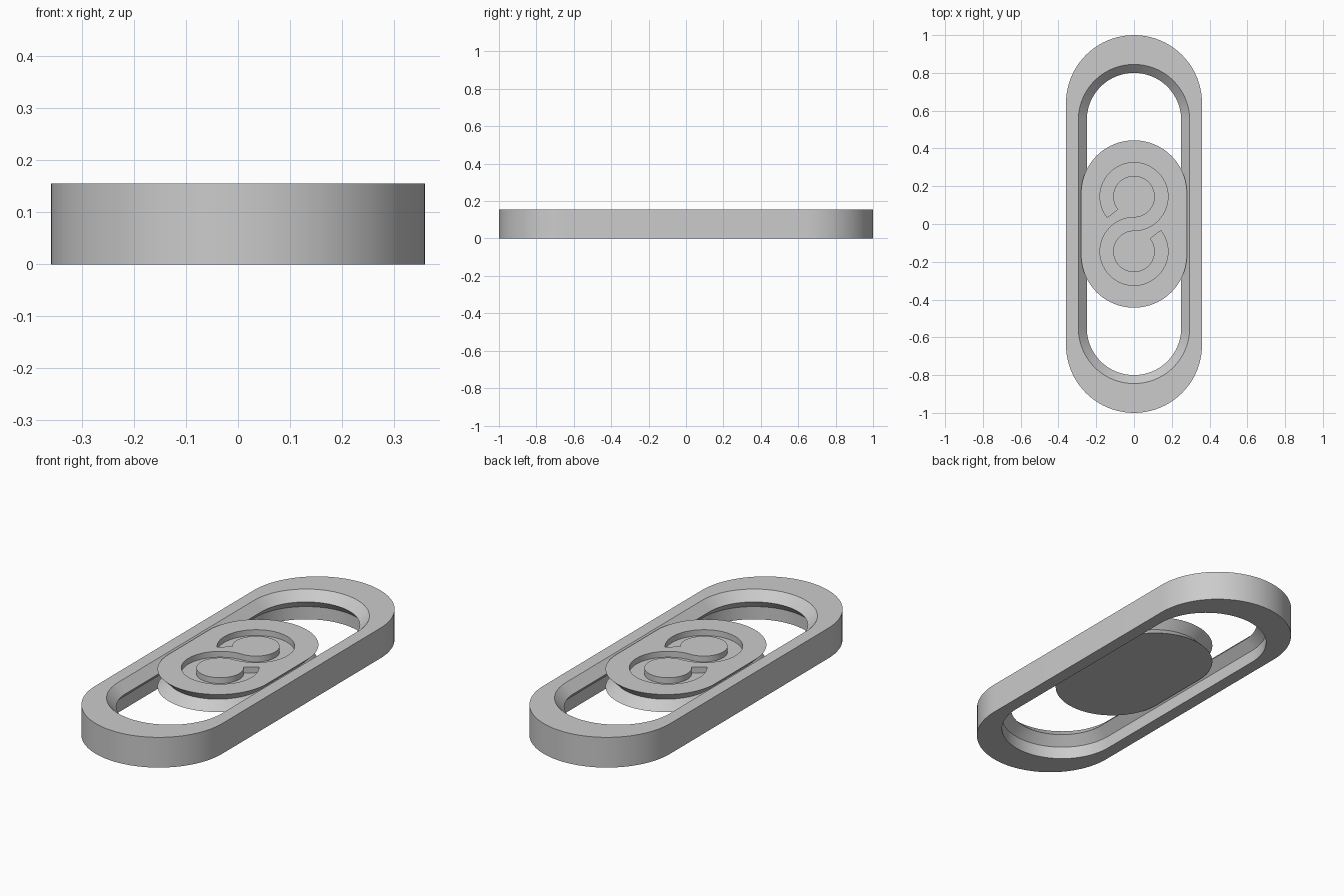
import bpy
import bmesh
from math import cos, sin, pi, radians

old = bpy.data.objects.get("Cube")
if old:
    bpy.data.objects.remove(old, do_unlink=True)

grey = bpy.data.materials.new("light grey")
grey.use_nodes = True
colour = (0.6, 0.6, 0.6, 1)
grey.diffuse_color = colour
grey.node_tree.nodes["Principled BSDF"].inputs["Base Color"].default_value = colour

ARC = 40  # segments in each half circle


def stadium(bm, radius, centre, z):
    """Loop of vertices: two half circles joined by straight sides."""
    loop = []
    for side in (1, -1):
        for i in range(ARC + 1):
            a = pi * i / ARC
            loop.append(bm.verts.new((side * radius * cos(a),
                                      side * (centre + radius * sin(a)), z)))
    return loop


def bridge(bm, a, b):
    for i in range(len(a)):
        j = (i + 1) % len(a)
        bm.faces.new((a[i], a[j], b[j], b[i]))


def finish(bm, name):
    bmesh.ops.recalc_face_normals(bm, faces=bm.faces[:])
    mesh = bpy.data.meshes.new(name)
    bm.to_mesh(mesh)
    bm.free()
    mesh.materials.append(grey)
    obj = bpy.data.objects.new(name, mesh)
    bpy.context.collection.objects.link(obj)
    return obj


def select(obj):
    bpy.ops.object.select_all(action="DESELECT")
    obj.select_set(True)
    bpy.context.view_layer.objects.active = obj


TOP, RIDGE, LEDGE = 0.155, 0.11, 0.065

# Frame: long ring with a V-shaped rail around its opening
bm = bmesh.new()
section = [(0.36, 0.64, 0), (0.36, 0.64, TOP), (0.295, 0.55, TOP),
           (0.25, 0.55, RIDGE), (0.295, 0.55, LEDGE), (0.295, 0.55, 0)]
loops = [stadium(bm, *s) for s in section]
for k in range(len(loops)):
    bridge(bm, loops[k], loops[(k + 1) % len(loops)])
frame = finish(bm, "frame")

# Slider: short pill with a V-shaped groove that rides on the rail
bm = bmesh.new()
loops = [stadium(bm, r, 0.163, z)
         for r, z in ((0.28, LEDGE), (0.235, RIDGE), (0.28, TOP))]
for a, b in zip(loops, loops[1:]):
    bridge(bm, a, b)
bm.faces.new(loops[0])
bm.faces.new(loops[-1])
slider = finish(bm, "slider")

# Grip channel cutter: a band swept along two touching arcs
R, HALF, STEPS = 0.145, 0.035, 48
sweep = radians(308)
bm = bmesh.new()
rings = []
for side in (1, -1):
    for i in range(STEPS + 1):
        if side == -1 and i == 0:
            continue  # the arcs share their meeting point
        t = i / STEPS
        a = -pi / 2 + sweep * (1 - t) if side == 1 else pi / 2 + sweep * t
        ring = []
        for w, z in ((-HALF, TOP - 0.03), (HALF, TOP - 0.03),
                     (HALF, TOP + 0.05), (-HALF, TOP + 0.05)):
            r = R + side * w
            ring.append(bm.verts.new((r * cos(a), side * R + r * sin(a), z)))
        rings.append(ring)
for a, b in zip(rings, rings[1:]):
    bridge(bm, a, b)
bm.faces.new(rings[0])
bm.faces.new(rings[-1])
cutter = finish(bm, "grip_channel_cutter")
cutter.hide_render = True

cut = slider.modifiers.new("grip_channel", "BOOLEAN")
cut.operation = "DIFFERENCE"
cut.solver = "EXACT"
cut.object = cutter
select(slider)
bpy.ops.object.modifier_apply(modifier=cut.name)
bpy.data.objects.remove(cutter, do_unlink=True)

# Smooth curves, crisp edges
for obj in (frame, slider):
    select(obj)
    bpy.ops.object.shade_smooth_by_angle(angle=radians(30))
